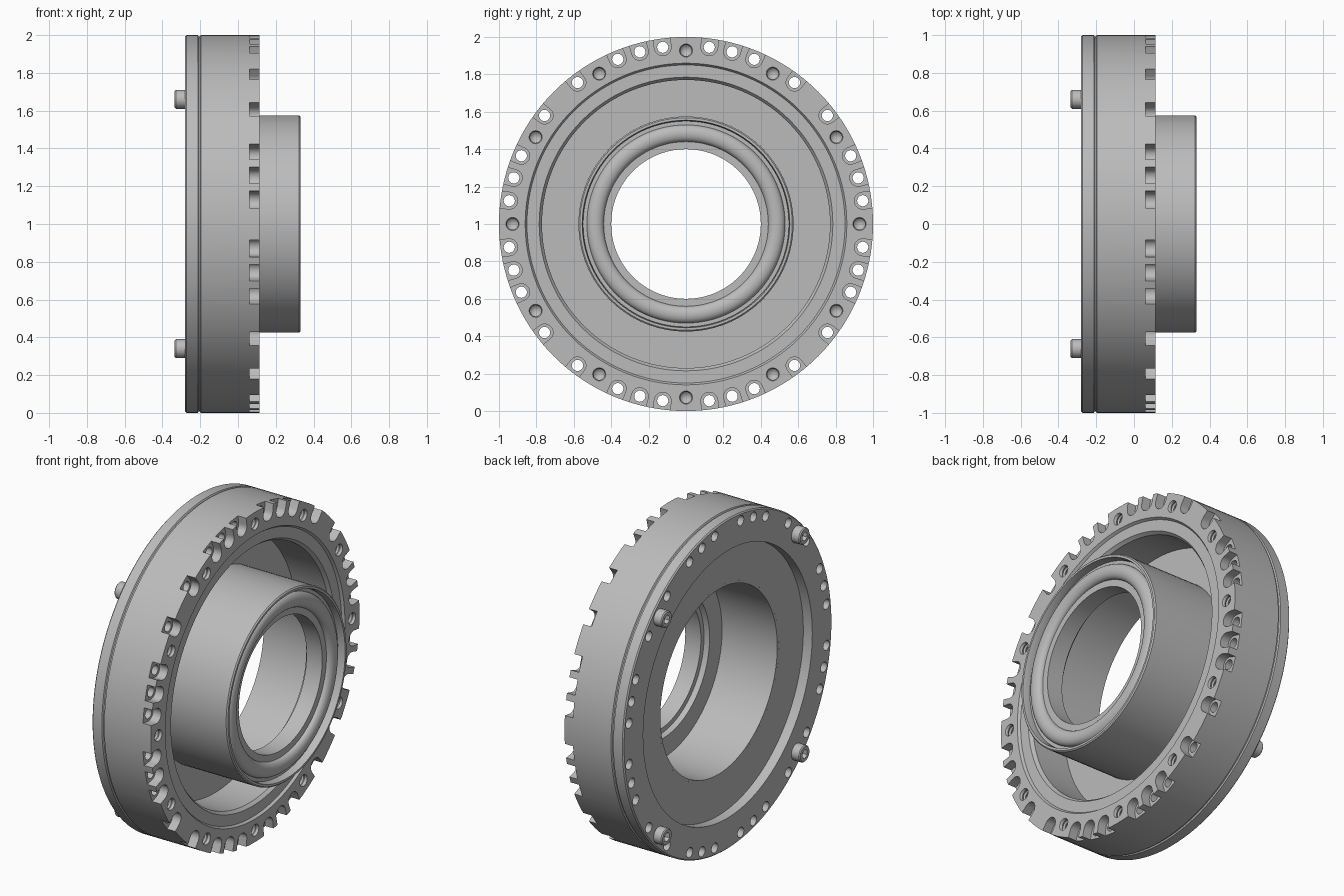
import bpy, bmesh
from math import sin, cos, pi, radians

cube = bpy.data.objects.get("Cube")
if cube:
    bpy.data.objects.remove(cube)

steel = bpy.data.materials.new("machined_grey")
steel.use_nodes = True
grey = (0.5, 0.5, 0.5, 1)
steel.diffuse_color = grey
bsdf = steel.node_tree.nodes["Principled BSDF"]
bsdf.inputs["Base Color"].default_value = grey
bsdf.inputs["Roughness"].default_value = 0.6


def rim_point(degrees, radius):
    """Position (y, z) on a bolt circle about the wheel axis."""
    a = radians(degrees)
    return radius * sin(a), 1 + radius * cos(a)


def revolve(bm, profile, segments, centre=(0, 1)):
    """Turn a closed (x, radius) profile about an axis parallel to x."""
    cy, cz = centre
    rings = []
    for i in range(segments):
        a = 2 * pi * i / segments
        rings.append([bm.verts.new((x, cy + r * sin(a), cz + r * cos(a))) for x, r in profile])
    n = len(profile)
    for i in range(segments):
        one, two = rings[i], rings[(i + 1) % segments]
        for j in range(n):
            k = (j + 1) % n
            if profile[j][1] == 0 and profile[k][1] == 0:
                continue
            bm.faces.new((one[j], one[k], two[k], two[j]))


def finish(name, bm):
    bmesh.ops.remove_doubles(bm, verts=bm.verts, dist=1e-5)
    bmesh.ops.dissolve_degenerate(bm, edges=bm.edges, dist=1e-6)
    bmesh.ops.recalc_face_normals(bm, faces=bm.faces)
    mesh = bpy.data.meshes.new(name)
    bm.to_mesh(mesh)
    bm.free()
    mesh.materials.append(steel)
    obj = bpy.data.objects.new(name, mesh)
    bpy.context.collection.objects.link(obj)
    return obj


def activate(obj):
    bpy.ops.object.select_all(action='DESELECT')
    obj.select_set(True)
    bpy.context.view_layer.objects.active = obj


def cut(obj, cutter):
    cutter.hide_render = True
    mod = obj.modifiers.new("cut", 'BOOLEAN')
    mod.operation = 'DIFFERENCE'
    mod.solver = 'EXACT'
    mod.object = cutter
    activate(obj)
    bpy.ops.object.modifier_apply(modifier=mod.name)
    bpy.data.objects.remove(cutter)


def smooth(obj):
    activate(obj)
    bpy.ops.object.shade_smooth_by_angle(angle=radians(30))


def rod(x0, x1, r):
    return [(x0, 0), (x0, r), (x1, r), (x1, 0)]


# Housing: rim, front recess, web and back recess
bm = bmesh.new()
revolve(bm, [
    (-0.22, 0.575), (-0.22, 0.81), (-0.28, 0.81), (-0.28, 0.993), (-0.273, 1),
    (-0.213, 1), (-0.208, 0.992), (-0.202, 0.992), (-0.197, 1), (0.115, 1),
    (0.115, 0.86), (0.1, 0.85), (0.1, 0.785), (0.08, 0.77), (-0.15, 0.77),
    (-0.15, 0.575)], 128)
housing = finish("housing", bm)

# Open U-shaped pockets and through holes, repeated in each quadrant
slot_angles = [q * 90 + k * 7.5 for q in range(4) for k in (1, 2, 3, 5, 7, 9, 10, 11)]
PITCH, HALF = 0.953, 0.045
outline = [(HALF * cos(pi + pi * i / 12), PITCH + HALF * sin(pi + pi * i / 12)) for i in range(13)]
outline += [(HALF, 1.1), (-HALF, 1.1)]
bm = bmesh.new()
for deg in slot_angles:
    a = radians(deg)
    base = [bm.verts.new((0.06, t * cos(a) + r * sin(a), 1 - t * sin(a) + r * cos(a)))
            for t, r in outline]
    face = bm.faces.new(base)
    ext = bmesh.ops.extrude_face_region(bm, geom=[face])
    top = [g for g in ext["geom"] if isinstance(g, bmesh.types.BMVert)]
    bmesh.ops.translate(bm, verts=top, vec=(0.15, 0, 0))
cut(housing, finish("pocket_cutter", bm))

bm = bmesh.new()
for deg in slot_angles:
    revolve(bm, rod(-0.4, 0.2, 0.03), 20, rim_point(deg, PITCH))
cut(housing, finish("hole_cutter", bm))

# Threaded blind holes every thirty degrees
thread = [(-0.04, 0), (-0.02, 0.03)]
for i in range(6):
    thread += [(-0.01 + i * 0.02, 0.036), (i * 0.02, 0.03)]
thread += [(0.108, 0.032), (0.125, 0.04), (0.125, 0)]
bm = bmesh.new()
for deg in range(0, 360, 30):
    revolve(bm, thread, 20, rim_point(deg, 0.928))
cut(housing, finish("thread_cutter", bm))
smooth(housing)

# Hub sleeve with inner lip and rounded bead around its mouth
bead = [(0.285 + 0.033 * sin(pi * i / 12), 0.485 + 0.045 * cos(pi * i / 12)) for i in range(13)]
bm = bmesh.new()
revolve(bm, [
    (-0.22, 0.56), (-0.22, 0.575), (0.323, 0.575), (0.33, 0.568), (0.33, 0.555),
    (0.305, 0.55), (0.285, 0.55)] + bead + [
    (0.285, 0.40), (0.18, 0.40), (0.18, 0.43), (0.15, 0.44), (0.15, 0.56)], 96)
smooth(finish("hub_sleeve", bm))

# Socket-head bolts on the back
for i, deg in enumerate((45, 135, 225, 315)):
    spot = rim_point(deg, 0.933)
    bm = bmesh.new()
    revolve(bm, [(-0.335, 0), (-0.335, 0.044), (-0.329, 0.05), (-0.275, 0.05), (-0.275, 0)], 32, spot)
    bolt = finish("bolt_%d" % (i + 1), bm)
    bm = bmesh.new()
    revolve(bm, rod(-0.36, -0.305, 0.027), 6, spot)
    cut(bolt, finish("socket_cutter", bm))
    smooth(bolt)
